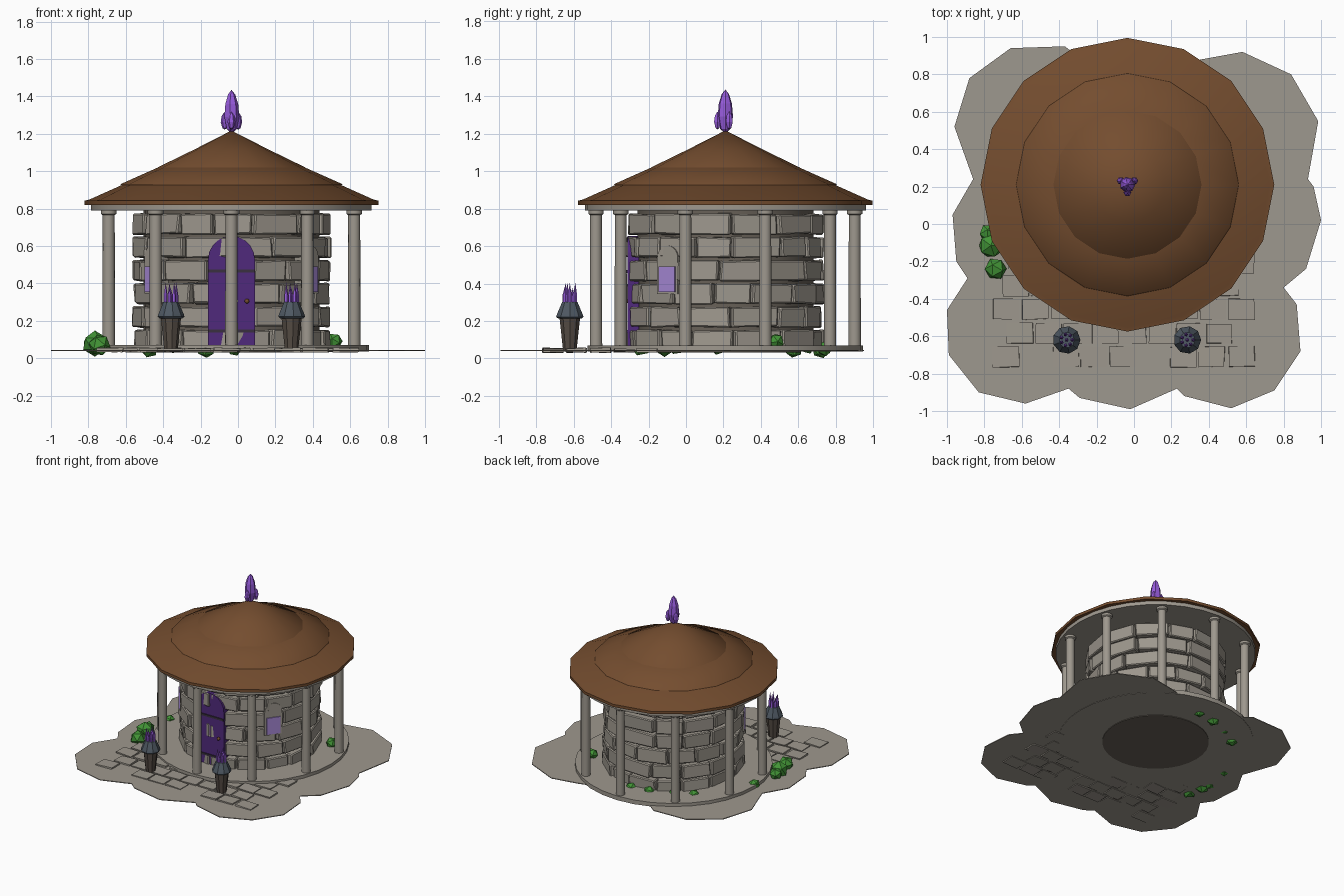
import bpy, bmesh, math, random
from math import sin, cos, pi, radians
from mathutils import Matrix, Vector

random.seed(4)
cube = bpy.data.objects.get("Cube")
if cube:
    bpy.data.objects.remove(cube)

CX, CY = -0.035, 0.21      # tower axis
GROUND, FLOOR = 0.035, 0.07


def material(name, rgb):
    lin = [(c / 255 / 12.92) if c < 11 else ((c / 255 + 0.055) / 1.055) ** 2.4 for c in rgb]
    m = bpy.data.materials.new(name)
    m.use_nodes = True
    m.diffuse_color = (*lin, 1)
    m.node_tree.nodes["Principled BSDF"].inputs["Base Color"].default_value = (*lin, 1)
    return m


STONE = material("warm grey stone", (158, 152, 142))
MORTAR = material("dark mortar", (104, 97, 88))
ROOF = material("brown roof", (116, 77, 47))
DOOR = material("deep purple door", (80, 42, 124))
CRYSTAL = material("violet crystal", (152, 92, 222))
GLASS = material("lavender glass", (168, 138, 216))
SLATE = material("blue slate", (78, 88, 98))
WOOD = material("dark wood", (86, 77, 69))
LEAF = material("leaf green", (66, 148, 54))
IRON = material("dark iron", (58, 48, 64))


def finish(name, bm, mat, smooth=False):
    bmesh.ops.recalc_face_normals(bm, faces=bm.faces)
    me = bpy.data.meshes.new(name)
    bm.to_mesh(me)
    bm.free()
    ob = bpy.data.objects.new(name, me)
    bpy.context.collection.objects.link(ob)
    me.materials.append(mat)
    if smooth:
        bpy.ops.object.select_all(action='DESELECT')
        ob.select_set(True)
        bpy.context.view_layer.objects.active = ob
        bpy.ops.object.shade_smooth_by_angle(angle=radians(35))
    return ob


def add_lathe(bm, profile, sides, at, tilt=None):
    """Turn an (r, z) profile, which starts and ends on the axis."""
    part = bmesh.new()
    vs = [part.verts.new((r, 0, z)) for r, z in profile]
    edges = [part.edges.new(p) for p in zip(vs, vs[1:])]
    bmesh.ops.spin(part, geom=vs + edges, cent=(0, 0, 0), axis=(0, 0, 1),
                   angle=2 * pi, steps=sides)
    bmesh.ops.remove_doubles(part, verts=part.verts, dist=0.0005)
    part.transform(Matrix.Translation(at) @ (tilt or Matrix()))
    tmp = bpy.data.meshes.new("part")
    part.to_mesh(tmp)
    part.free()
    bm.from_mesh(tmp)
    bpy.data.meshes.remove(tmp)


def lathe(name, profile, sides, at, mat, smooth=True):
    bm = bmesh.new()
    add_lathe(bm, profile, sides, at)
    return finish(name, bm, mat, smooth)


def disc(name, r, z0, z1, sides, mat):
    return lathe(name, [(0, z0), (r, z0), (r, z1), (0, z1)], sides, (CX, CY, 0), mat)


def add_box(bm, size, matrix, jitter=0.0):
    vs = bmesh.ops.create_cube(bm, size=1)["verts"]
    for v in vs:
        v.co = Vector([c * s + random.uniform(-jitter, jitter) for c, s in zip(v.co, size)])
        v.co = matrix @ v.co


def add_prism(bm, outline, depth, matrix):
    """Extrude an outline in local x, z along local y."""
    f = bm.faces.new([bm.verts.new((x, 0, z)) for x, z in outline])
    new = bmesh.ops.extrude_face_region(bm, geom=[f])["geom"]
    moved = [g for g in new if isinstance(g, bmesh.types.BMVert)]
    bmesh.ops.translate(bm, verts=moved, vec=(0, depth, 0))
    bmesh.ops.transform(bm, matrix=matrix, verts=list(f.verts) + moved)


def on_wall(angle, r, z=0.0):
    """Frame at the wall: angle from the front, local -y points outward."""
    return Matrix.Translation((CX, CY, z)) @ Matrix.Rotation(angle, 4, 'Z') @ Matrix.Translation((0, -r, 0))


def arch(half, z0, spring):
    pts = [(half * cos(pi * i / 10), spring + half * sin(pi * i / 10)) for i in range(11)]
    return [(-half, z0), (half, z0)] + pts


# Scalloped ground plate
outline = [(-.96, .52), (-.88, .78), (-.66, .94), (-.37, .95), (-.2, .82), (.1, .8), (.36, .88),
           (.58, .92), (.84, .8), (.985, .55), (.93, .24), (.96, .2), (1, .02), (.92, -.24),
           (.8, -.34), (.87, -.43), (.89, -.68), (.75, -.89), (.52, -.985), (.27, -.92),
           (.23, -.88), (-.02, -.99), (-.29, -.93), (-.35, -.88), (-.58, -.96), (-.83, -.9),
           (-.99, -.7), (-1, -.46), (-.89, -.29), (-.95, -.2), (-.97, .05), (-.86, .24)]
bm = bmesh.new()
add_prism(bm, outline, 0.006, Matrix.Translation((0, 0, GROUND + 0.004)) @ Matrix.Rotation(radians(90), 4, 'X')
          @ Matrix.Scale(-1, 4, (0, 0, 1)))
plate = finish("ground_plate", bm, STONE)
disc("inner_floor", 0.4, 0.031, 0.036, 32, MORTAR)

# Paving stones in staggered rows
bm = bmesh.new()
rows = [(-.71, [-.685, -.365, -.215, -.06, .265, .415, .575]),
        (-.585, [-.61, -.455, -.305, -.155, -.005, .15, .3, .455]),
        (-.455, [-.685, -.53, -.37, -.2, .27, .42, .575]),
        (-.33, [-.63, -.48, .49]), (-.21, [-.6, .575])]
for y, xs in rows:
    for x in xs:
        add_box(bm, (.138, .108, .02), Matrix.Translation((x, y, .044)), .004)
finish("paving_stones", bm, STONE)

# Round base, ceiling and columns
disc("base_step", 0.735, 0.036, FLOOR, 32, STONE)
disc("ceiling_ring", 0.75, 0.79, 0.82, 32, STONE)
column = [(0, FLOOR), (.034, FLOOR), (.032, .765), (.042, .772), (.042, .79), (0, .79)]
for i in range(10):
    lathe(f"column_{i + 1}", column, 14, on_wall(i * pi / 5, 0.69).translation, STONE)

# Wall: mortar core with rough stone blocks
disc("wall_core", 0.47, FLOOR, 0.79, 32, MORTAR)
bm = bmesh.new()
N = 14
for row in range(6):
    angle = row % 2 * pi / N
    widths = [random.uniform(.8, 1.2) for _ in range(N)]
    for w in widths:
        step = 2 * pi * w / sum(widths)
        turn = angle + step / 2
        r = random.uniform(.478, .488)
        add_box(bm, (2 * .495 * math.tan(step / 2) - .008, .066, .108),
                on_wall(turn, r, .097 + row * .124), .006)
        angle += step
bmesh.ops.bevel(bm, geom=bm.edges[:], offset=.007, segments=1, affect='EDGES')
finish("wall_blocks", bm, STONE)

# Arched door with straps and knob
bm = bmesh.new()
add_prism(bm, arch(.125, FLOOR, .528), .06, on_wall(0, .522))
finish("door", bm, DOOR)
bm = bmesh.new()
for z in (.145, .465):
    add_box(bm, (.25, .012, .016), on_wall(0, .524, z))
finish("door_straps", bm, IRON)
bm = bmesh.new()
bmesh.ops.create_icosphere(bm, subdivisions=2, radius=.013, matrix=on_wall(0, .532, .305) @ Matrix.Translation((.083, 0, 0)))
finish("door_knob", bm, ROOF, True)

# Arched windows on both sides
for side, s in (("left", 1), ("right", -1)):
    place = on_wall(s * radians(54), .526)
    bm = bmesh.new()
    add_prism(bm, arch(.068, .345, .535), .06, place)
    finish(side + "_window_frame", bm, STONE)
    bm = bmesh.new()
    add_box(bm, (.108, .016, .135), place @ Matrix.Translation((0, 0, .422)))
    finish(side + "_window_glass", bm, GLASS)

# Tiered roof
AXIS = (CX, CY, 0)
lathe("roof_brim", [(0, .82), (.785, .82), (.785, .842), (.76, .848), (.55, .942), (0, .942)], 16, AXIS, ROOF)
lathe("roof_middle_tier", [(0, .925), (.595, .925), (.59, .932), (.37, 1.03), (0, 1.03)], 16, AXIS, ROOF)
lathe("roof_top_tier", [(0, 1.012), (.4, 1.012), (.395, 1.02), (.2, 1.115), (0, 1.217)], 16, AXIS, ROOF)

# Crystal finial: one large crystal and three small ones
bm = bmesh.new()
add_lathe(bm, [(0, 1.2), (.028, 1.225), (.042, 1.29), (.036, 1.36), (.02, 1.41), (0, 1.435)], 7, AXIS)
for k in range(3):
    a = radians(30 + 120 * k)
    add_lathe(bm, [(0, 1.222), (.012, 1.23), (.021, 1.262), (.016, 1.295), (0, 1.318)], 6,
              (CX + .042 * cos(a), CY + .042 * sin(a), 0))
finish("roof_crystal", bm, CRYSTAL)

# Two torches: staved post, slate collar and crystal flames
for side, x in (("left", .285), ("right", -.36)):
    at = (x, -.62, 0)
    lathe(side + "_torch_post", [(0, .038), (.036, .038), (.056, .22), (0, .22)], 9, at, WOOD, False)
    lathe(side + "_torch_collar", [(0, .212), (.062, .212), (.074, .222), (.07, .235), (.042, .3), (0, .3)], 9, at, SLATE, False)
    bm = bmesh.new()
    for k in range(8):
        a, r = k * 2 * pi / 7, (.03 if k < 7 else 0)
        h = .405 - .03 * (k % 2)
        add_lathe(bm, [(0, .28), (.011, .29), (.011, .335), (0, h)], 5,
                  (x + r * cos(a), -.62 + r * sin(a), 0))
    finish(side + "_torch_flames", bm, CRYSTAL)

# Bushes
bushes = [(-.765, -.115, .078, .07), (-.74, -.24, .07, .06), (-.78, -.05, .07, .05), (-.74, .17, .06, .042),
          (-.474, .574, .05, .048), (-.345, .65, .062, .038), (-.17, .72, .05, .05),
          (-.02, .74, .055, .045), (.515, .48, .09, .045)]
for i, (x, y, z, r) in enumerate(bushes):
    bm = bmesh.new()
    turn = Matrix.Rotation(i * 1.3, 4, 'Z') @ Matrix.Rotation(i * .7, 4, 'X')
    bmesh.ops.create_icosphere(bm, subdivisions=1, radius=r, matrix=Matrix.Translation((x, y, z)) @ turn)
    finish(f"bush_{i + 1}", bm, LEAF)
